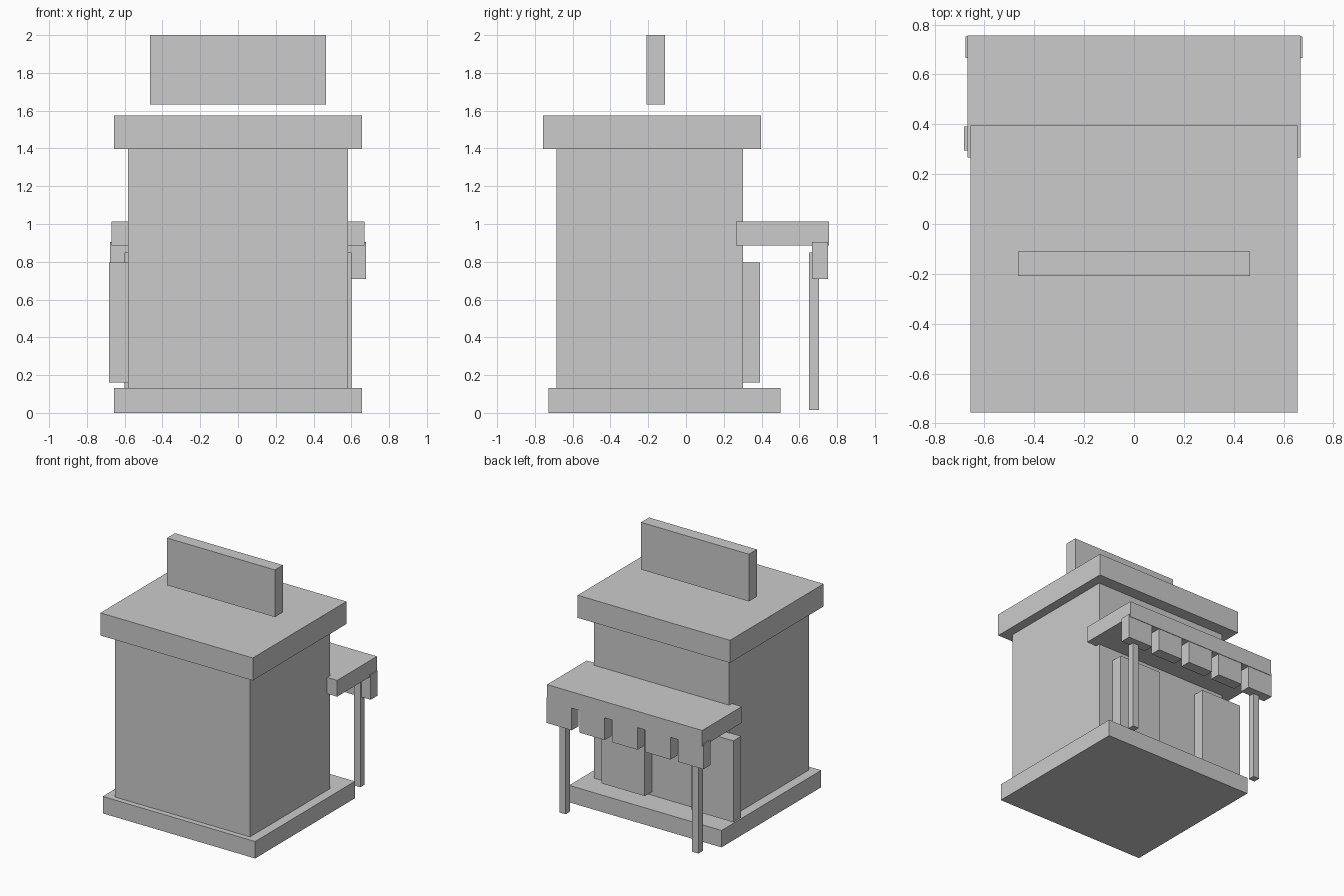
import bpy

if "Cube" in bpy.data.objects:
    bpy.data.objects.remove(bpy.data.objects["Cube"])


def box(name, x, y, z):
    """Axis-aligned box from (min, max) ranges."""
    bpy.ops.mesh.primitive_cube_add(size=1, location=[(a + b) / 2 for a, b in (x, y, z)])
    ob = bpy.context.object
    ob.name = name
    ob.scale = [b - a for a, b in (x, y, z)]
    bpy.ops.object.transform_apply(location=False, rotation=False, scale=True)
    return ob


# Main building
box("base_slab", (-0.657, 0.657), (-0.727, 0.501), (0.0, 0.132))
box("building_body", (-0.583, 0.583), (-0.685, 0.301), (0.13, 1.40))
box("roof_slab", (-0.657, 0.657), (-0.756, 0.396), (1.398, 1.574))
box("roof_sign_board", (-0.465, 0.465), (-0.209, -0.111), (1.632, 2.0))

# Awning with a row of hanging flaps
box("awning", (-0.669, 0.669), (0.266, 0.756), (0.885, 1.012))
for i in range(5):
    cx = (i - 2) * 0.284
    box(f"awning_flap_{i + 1}", (cx - 0.109, cx + 0.109), (0.667, 0.752), (0.71, 0.905))

# Awning posts
for side, x in (("left", (-0.6, -0.546)), ("right", (0.546, 0.6))):
    box(f"awning_post_{side}", x, (0.65, 0.704), (0.014, 0.85))

# Door and window panels under the awning
box("panel_left", (-0.682, -0.322), (0.295, 0.391), (0.16, 0.795))
box("panel_right", (0.082, 0.455), (0.295, 0.391), (0.16, 0.795))
